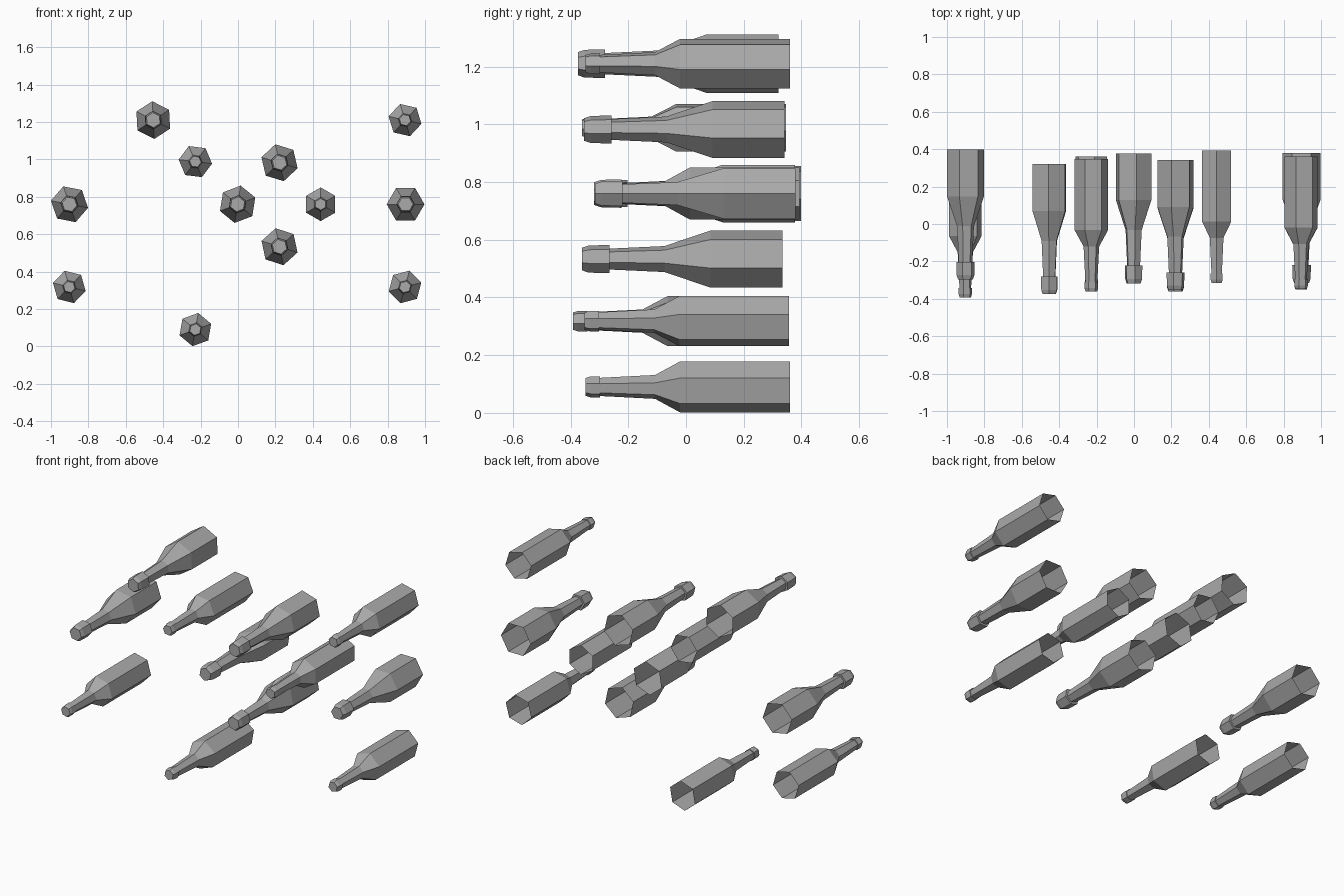
import bpy, bmesh, math

cube = bpy.data.objects.get("Cube")
if cube:
    bpy.data.objects.remove(cube, do_unlink=True)

grey = bpy.data.materials.new("grey_glass")
grey.use_nodes = True
colour = (0.4, 0.4, 0.4, 1)
grey.diffuse_color = colour
grey.node_tree.nodes["Principled BSDF"].inputs["Base Color"].default_value = colour

SIDES = 6

# Profiles from base to mouth: (distance from base, radius)
SLIM = [(0, .09), (.38, .09), (.467, .042), (.658, .032), (.658, .037),
        (.69, .037), (.708, .031)]
STOUT = [(0, .101), (.25, .101), (.41, .046), (.6, .037), (.6, .05),
         (.672, .048), (.695, .04)]


def bottle(name, profile, x, base_y, z, turn):
    """Six-sided bottle lying along y, open at the base and closed at the mouth."""
    bm = bmesh.new()
    rings = []
    for dist, radius in profile:
        ring = []
        for i in range(SIDES):
            a = math.radians(turn) + math.tau * i / SIDES
            ring.append(bm.verts.new((radius * math.cos(a), -dist, radius * math.sin(a))))
        rings.append(ring)
    for lower, upper in zip(rings, rings[1:]):
        for i in range(SIDES):
            j = (i + 1) % SIDES
            bm.faces.new((lower[i], lower[j], upper[j], upper[i]))
    bm.faces.new(rings[-1])
    bmesh.ops.recalc_face_normals(bm, faces=bm.faces)
    # Make sure the mouth faces forward
    bm.faces.ensure_lookup_table()
    if bm.faces[-1].normal.y > 0:
        bmesh.ops.reverse_faces(bm, faces=bm.faces)
    mesh = bpy.data.meshes.new(name)
    bm.to_mesh(mesh)
    bm.free()
    mesh.materials.append(grey)
    obj = bpy.data.objects.new(name, mesh)
    obj.location = (x, base_y, z)
    bpy.context.collection.objects.link(obj)


# Placement: x, base y, z, turn about the long axis in degrees
slim_places = [(.893, .36, 1.21, 47), (-.228, .347, .988, 53), (.442, .393, .76, 30),
               (-.902, .316, .318, 46), (.893, .357, .318, 15), (-.228, .36, .09, 20)]
stout_places = [(-.453, .32, 1.21, 33), (.222, .342, .982, 43), (-.901, .398, .76, 49),
                (-.002, .377, .76, 21), (.896, .38, .76, 0), (.222, .335, .533, 42)]

for n, place in enumerate(slim_places, 1):
    bottle(f"slim_bottle_{n}", SLIM, *place)
for n, place in enumerate(stout_places, 1):
    bottle(f"stout_bottle_{n}", STOUT, *place)
